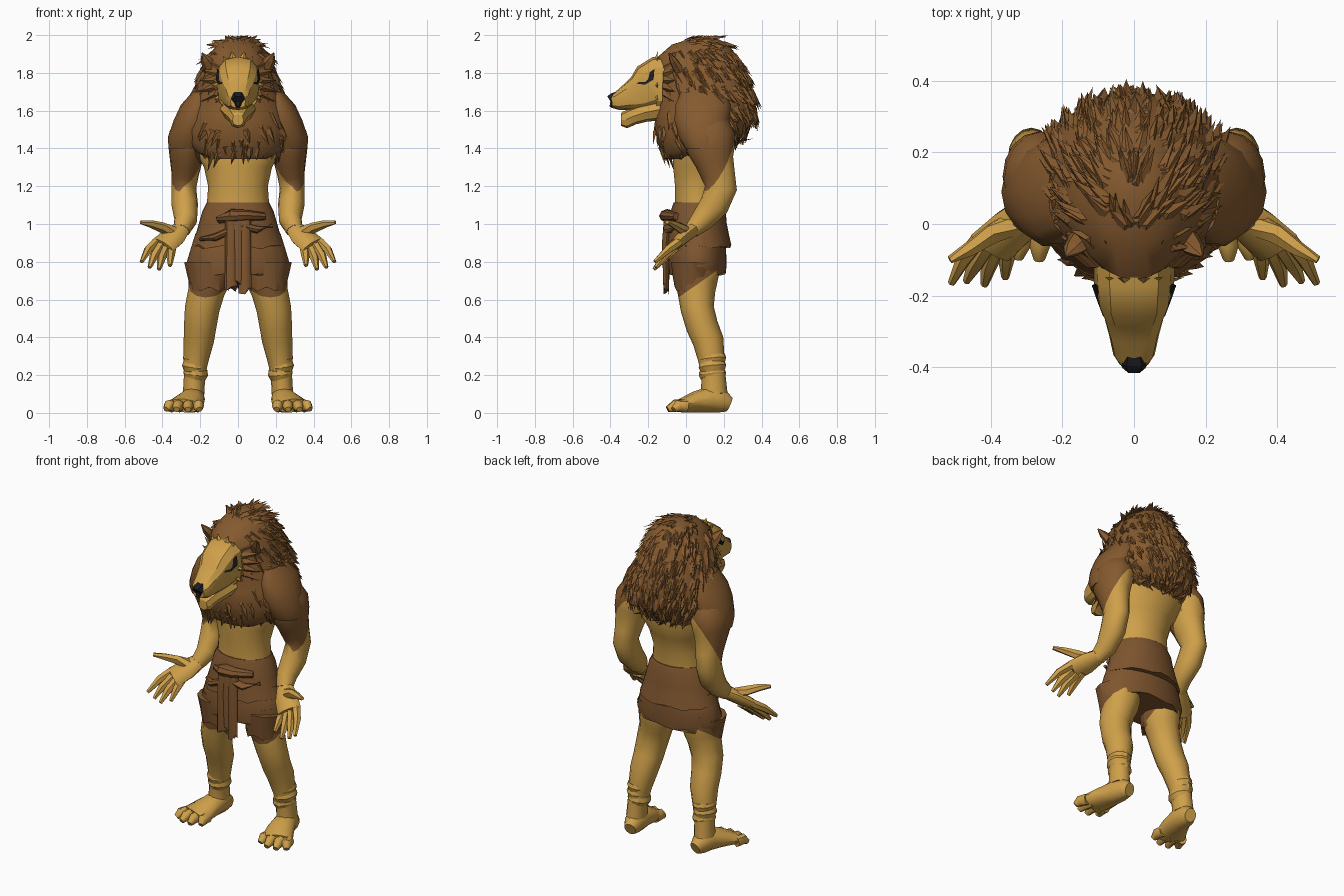
import bpy, bmesh, math, random
from mathutils import Vector

random.seed(7)


def material(name, rgb):
    m = bpy.data.materials.new(name)
    m.diffuse_color = (*rgb, 1)
    return m


TAN = material("tan fur", (0.62, 0.35, 0.068))
BROWN = material("mane brown", (0.235, 0.102, 0.028))
CLOTH = material("cloth brown", (0.212, 0.092, 0.028))
BLACK = material("black", (0.012, 0.012, 0.015))


def finish(bm, name, mats, mirror=False, smooth=45, split=None):
    """Make the object; split is a plane (point, normal) above which the second colour is used."""
    if split:
        co, no = Vector(split[0]), Vector(split[1])
        bmesh.ops.bisect_plane(bm, geom=bm.verts[:] + bm.edges[:] + bm.faces[:], plane_co=co, plane_no=no)
        for f in bm.faces:
            f.material_index = int((f.calc_center_median() - co).dot(no) > 0)
    bmesh.ops.recalc_face_normals(bm, faces=bm.faces)
    me = bpy.data.meshes.new(name)
    bm.to_mesh(me)
    bm.free()
    ob = bpy.data.objects.new(name, me)
    bpy.context.collection.objects.link(ob)
    for m in mats:
        me.materials.append(m)
    if smooth:
        bpy.ops.object.select_all(action='DESELECT')
        ob.select_set(True)
        bpy.context.view_layer.objects.active = ob
        bpy.ops.object.shade_smooth_by_angle(angle=math.radians(smooth))
    if mirror:
        ob.modifiers.new("mirror", 'MIRROR')
    return ob


def tube(bm, pts, n, flat, jag, power):
    """Loft rings (x, y, z, rx, ry); flat keeps rings level, jag roughens the last ring, low power is boxy."""
    P = [Vector(p[:3]) for p in pts]
    rings = []
    for i, p in enumerate(pts):
        t = (P[min(i + 1, len(P) - 1)] - P[max(i - 1, 0)]).normalized()
        if flat:
            t = Vector((0, 0, 1))
        ref = Vector((1, 0, 0)) if abs(t.x) < 0.85 else Vector((0, 1, 0))
        s = (ref - t * ref.dot(t)).normalized()
        u = t.cross(s)
        ring = []
        for k in range(n):
            c, d = math.cos(2 * math.pi * k / n), math.sin(2 * math.pi * k / n)
            c, d = (math.copysign(abs(q) ** power, q) for q in (c, d))
            v = P[i] + s * p[3] * c + u * p[4] * d
            if jag and i == len(pts) - 1:
                v.z += random.uniform(-jag, jag)
            v.z = max(v.z, 0)
            ring.append(bm.verts.new(v))
        rings.append(ring)
    for a, b in zip(rings, rings[1:]):
        for k in range(n):
            j = (k + 1) % n
            bm.faces.new((a[k], a[j], b[j], b[k]))
    bm.faces.new(rings[0])
    bm.faces.new(rings[-1])


def tubes(name, paths, mat, n=12, flat=False, jag=0.0, power=1.0, **kw):
    bm = bmesh.new()
    for pts in paths:
        tube(bm, pts, n, flat, jag, power)
    return finish(bm, name, mat if isinstance(mat, list) else [mat], **kw)


def tuft(bm, p, nrm, d, length, width, lift):
    """One pointed lock of hair lying along direction d."""
    s = nrm.cross(d).normalized() * width
    q = [p - s - nrm * .012, p + s - nrm * .012, p + nrm * .008 + d * length * .3, p + d * length + nrm * lift]
    v = [bm.verts.new((c.x, c.y, min(c.z, 2.0))) for c in q]
    for f in ((0, 1, 2), (0, 2, 3), (2, 1, 3), (1, 0, 3)):
        bm.faces.new([v[i] for i in f])


# Torso
tubes("torso", [[(0, .06, 1.0, .18, .12), (0, .065, 1.1, .165, .125), (0, .065, 1.2, .158, .125),
                 (0, .075, 1.3, .18, .145), (0, .095, 1.4, .235, .165), (0, .10, 1.5, .24, .15)]],
      TAN, n=18, flat=True)

# Arms, furred on the outer front of the upper arm
tubes("arm", [[(.20, .10, 1.58, .06, .07), (.225, .11, 1.54, .09, .115), (.26, .125, 1.46, .108, .135),
               (.27, .135, 1.39, .098, .125), (.275, .15, 1.33, .085, .103), (.28, .17, 1.26, .072, .09),
               (.287, .185, 1.19, .066, .085), (.282, .15, 1.1, .07, .078), (.277, .085, 1.02, .06, .062),
               (.30, .03, .965, .045, .042)]], [TAN, BROWN], n=16, mirror=True,
      split=((.29, .14, 1.255), (1.0, -1.5, 1.0)))

# Mane draping over the shoulders
tubes("shoulder_mane", [[(.19, .09, 1.70, .05, .12), (.215, .09, 1.63, .088, .15), (.232, .085, 1.55, .108, .15),
                         (.258, .09, 1.46, .113, .13), (.27, .10, 1.40, .098, .105)]], BROWN, n=14, flat=True,
      mirror=True)

# Hands
tubes("palm", [[(.295, .04, .975, .045, .04), (.34, -.01, .935, .068, .038), (.40, -.065, .885, .072, .03)]],
      TAN, n=10, mirror=True)
tubes("fingers", [
    [(.43, -.04, .905, .026, .026), (.475, -.095, .865, .023, .023), (.51, -.165, .80, .011, .011)],
    [(.41, -.06, .885, .026, .026), (.445, -.115, .83, .024, .024), (.468, -.16, .77, .011, .011)],
    [(.38, -.055, .875, .026, .026), (.405, -.115, .82, .024, .024), (.418, -.17, .76, .011, .011)],
    [(.35, -.04, .885, .026, .026), (.357, -.10, .835, .023, .023), (.36, -.15, .78, .011, .011)],
    [(.33, .005, .955, .036, .032), (.40, -.03, .98, .03, .028), (.46, -.07, 1.0, .022, .02),
     (.515, -.10, 1.01, .011, .011)]], TAN, n=6, mirror=True)

# Legs with short cloth trunks on the front of the thigh
tubes("leg", [[(.14, .06, .82, .115, .12), (.15, .06, .74, .112, .115), (.155, .057, .69, .108, .108),
               (.168, .055, .64, .096, .10), (.19, .06, .55, .092, .088), (.2, .085, .46, .086, .085),
               (.208, .118, .38, .080, .082), (.222, .135, .28, .066, .07), (.23, .145, .2, .056, .064),
               (.235, .15, .1, .057, .07)]], [TAN, CLOTH], mirror=True,
      split=((.15, .03, .66), (0, -.7, 1)))
tubes("trouser_leg", [[(.16, .04, .8, .125, .12), (.155, .04, .72, .112, .11), (.15, .03, .67, .1, .09)]],
      CLOTH, flat=True, jag=.03, mirror=True, smooth=30)

# Ankle wraps
tubes("ankle_wrap", [[(.225, .138, z + .02, .062, .068), (.227 + dx, .14, z, .066, .073),
                      (.23, .142, z - .022, .056, .064)]
                     for z, dx in ((.285, 0), (.245, .004), (.205, -.003))], TAN, mirror=True, smooth=30)

# Feet
tubes("foot", [[(.225, .23, .045, .035, .04), (.232, .19, .062, .055, .062), (.238, .13, .072, .064, .07),
                (.258, .05, .058, .082, .056), (.285, -.03, .038, .098, .036)]], TAN, mirror=True)
tubes("toes", [[(x, .005, .036, .03, .034), (.5 * (x + tx), .5 * ty - .01, .038, .03, .032),
                (tx, ty, .018, .016, .016)]
               for x, tx, ty in ((.213, .205, -.075), (.262, .265, -.10), (.31, .325, -.095), (.35, .38, -.065))],
      TAN, n=8, mirror=True)

# Wrapped skirt in two layers with a rolled waistband
tubes("lower_skirt", [[(0, .065, .95, .225, .14), (0, .062, .87, .25, .15), (0, .06, .78, .277, .155),
                       (0, .06, .735, .255, .15)]], CLOTH, n=24, flat=True, jag=.012)
tubes("upper_skirt", [[(0, .065, 1.115, .165, .13), (0, .065, 1.07, .188, .145), (0, .064, 1.0, .208, .152),
                       (0, .066, .94, .225, .162), (0, .068, .88, .245, .172)]], CLOTH, n=24, flat=True,
      jag=.015, smooth=30)

# Hanging front cloth with gathered folds
tubes("front_cloth", [[(x, -.09, 1.06, w, .025), (x, -.105, .9, w, .022), (x * 1.05, -.105, z, w, .014)]
                      for x, w, z in ((-.035, .034, .65), (.0, .036, .68), (.035, .034, .65))], CLOTH, n=8,
      flat=True, jag=.025, smooth=40)
tubes("cloth_folds", [[(-.10, -.06, 1.02, .03, .02), (-.03, -.10, 1.045, .045, .035), (.04, -.1, 1.045, .04, .03),
                       (.14, -.05, 1.04, .02, .02)],
                      [(.02, -.09, .99, .03, .02), (.1, -.09, .97, .03, .02), (.18, -.04, .99, .01, .01)],
                      [(-.03, -.09, .97, .03, .02), (-.12, -.08, .93, .03, .02), (-.2, -.02, .92, .01, .01)]],
      CLOTH, n=8, smooth=40)

# Head, jaw and nose
tubes("head", [[(0, .02, 1.74, .12, .15), (0, -.165, 1.74, .112, .145), (0, -.195, 1.725, .105, .125),
                (0, -.25, 1.69, .086, .095), (0, -.31, 1.67, .07, .07), (0, -.365, 1.65, .058, .048),
                (0, -.393, 1.648, .04, .034)]], TAN, n=12, smooth=30, power=.72)
tubes("jaw", [[(0, -.12, 1.61, .098, .06), (0, -.22, 1.59, .078, .05), (0, -.28, 1.57, .055, .045),
               (0, -.325, 1.55, .04, .045), (0, -.345, 1.55, .03, .03)]], TAN, n=8, smooth=30, power=.8)
tubes("nose", [[(0, -.335, 1.69, .03, .022), (0, -.385, 1.667, .042, .032), (0, -.403, 1.655, .032, .028)],
               [(0, -.385, 1.64, .024, .02), (0, -.398, 1.618, .01, .01)]], BLACK, n=6, smooth=0)

# Eyes as dark wedges set into the brow
bm = bmesh.new()
ev = [bm.verts.new(v) for v in ((.110, -.167, 1.82), (.118, -.172, 1.765), (.103, -.215, 1.738),
                                (.086, -.26, 1.742), (.088, -.222, 1.785), (.05, -.19, 1.76))]
for k in range(5):
    bm.faces.new((ev[k], ev[(k + 1) % 5], ev[5]))
bm.faces.new(ev[:5])
finish(bm, "eye", [BLACK], mirror=True, smooth=0)

# Ears
tubes("ear", [[(.14, -.04, 1.82, .045, .03), (.17, -.07, 1.87, .03, .02), (.19, -.09, 1.905, .004, .004)]],
      BROWN, n=6, mirror=True, smooth=0)

# Mane body
mane = tubes("mane", [[(0, .10, 1.985, .05, .06), (0, .075, 1.95, .11, .15), (0, .06, 1.88, .165, .215),
                       (0, .09, 1.78, .205, .24), (0, .11, 1.68, .245, .255), (0, .105, 1.58, .275, .265),
                       (0, .08, 1.5, .285, .25), (0, .055, 1.43, .265, .20), (0, 0, 1.38, .22, .13),
                       (0, -.035, 1.345, .15, .075)]], BROWN, n=24, flat=True)

# Loose locks scattered over the mane, swept back and down
bm = bmesh.new()
polys = list(mane.data.polygons)
picks = random.choices(polys, weights=[p.area * (1 if p.center.y > -.02 else .2) for p in polys], k=800)
for p in picks:
    vs = [mane.data.vertices[i].co for i in p.vertices]
    w = [random.random() + .05 for _ in vs]
    c = sum((v * k for v, k in zip(vs, w)), Vector()) / sum(w)
    if (c.y < -.08 and abs(c.x) < .13 and c.z > 1.56) or c.z < 1.4:
        continue
    flow = Vector((random.uniform(-.3, .3), .6, -1))
    d = (flow - p.normal * flow.dot(p.normal)).normalized()
    front = c.y < -.02
    tuft(bm, c, p.normal, d, random.uniform(.08, .14), random.uniform(.018, .036),
         random.uniform(-.004, .008 if front else .022))
# Fringe framing the face
for k in range(26):
    a = 2 * math.pi * k / 26
    r = Vector((math.cos(a), 0, math.sin(a)))
    d = (r + Vector((0, .6, -.25))).normalized()
    tuft(bm, Vector((.10 * r.x, -.135, 1.73 + .13 * r.z)), Vector((0, -1, 0)), d, .13, .03, -.01)
# Ragged lower hem over chest and back
for k in range(30):
    a = 2 * math.pi * k / 30
    n = Vector((math.cos(a), math.sin(a), 0))
    p = Vector((.22 * n.x, .045 + .185 * n.y, 1.42))
    tuft(bm, p, n, Vector((-n.x * .2, 0, -1)).normalized(), random.uniform(.05, .09), .035, -.01)
finish(bm, "mane_locks", [BROWN], smooth=0)

# Tan forehead and cheek tufts overlapping the mane edge
bm = bmesh.new()
for a in (55, 75, 105, 125, 180, 205, 335, 360):
    r = Vector((math.cos(math.radians(a)), 0, math.sin(math.radians(a))))
    tuft(bm, Vector((.08 * r.x, -.166, 1.735 + .125 * r.z)), Vector((0, -1, 0)),
         (r + Vector((0, .35, 0))).normalized(), .065, .03, .004)
finish(bm, "face_tufts", [TAN], smooth=0)
